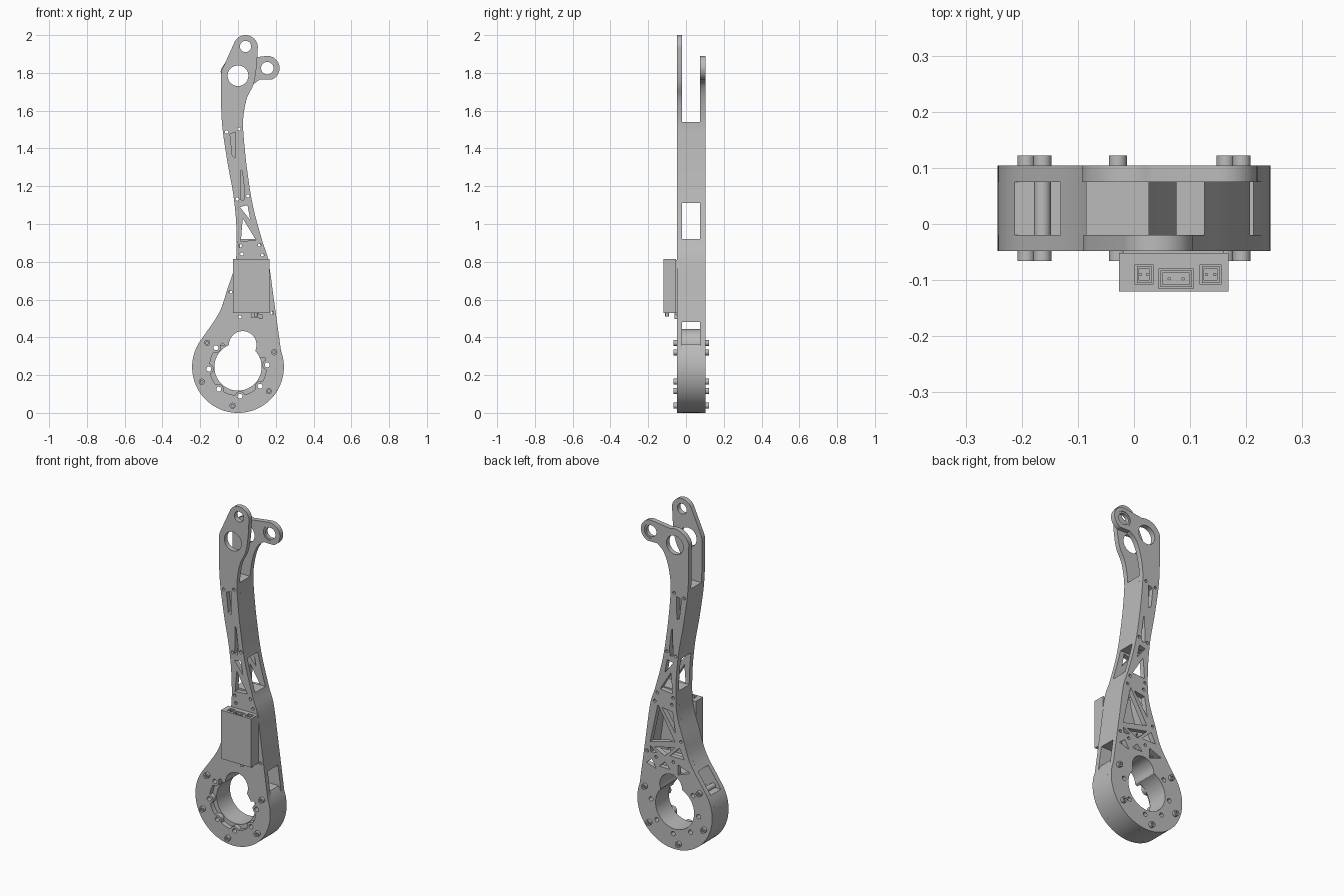
import bpy, bmesh
from math import sin, cos, radians, sqrt
from mathutils import Matrix, Vector

cube = bpy.data.objects.get("Cube")
if cube:
    bpy.data.objects.remove(cube)

grey = bpy.data.materials.new("plain grey")
grey.use_nodes = True
grey.diffuse_color = (0.5, 0.5, 0.5, 1)
grey.node_tree.nodes["Principled BSDF"].inputs["Base Color"].default_value = (0.5, 0.5, 0.5, 1)


def arc(cx, cz, r, a0=0, a1=360, n=24):
    """Points on an arc; a full turn leaves out the repeated end."""
    last = n if a1 - a0 == 360 else n - 1
    return [(cx + r * cos(radians(a0 + (a1 - a0) * i / last)),
             cz + r * sin(radians(a0 + (a1 - a0) * i / last))) for i in range(n)]


def smooth(points, n=8):
    """Catmull-Rom curve through the points."""
    p = [Vector(q) for q in points]
    p = [2 * p[0] - p[1]] + p + [2 * p[-1] - p[-2]]
    out = []
    for a, b, c, d in zip(p, p[1:], p[2:], p[3:]):
        for i in range(n):
            t = i / n
            q = b + (c - a) * t / 2 + (2 * a - 5 * b + 4 * c - d) * t * t / 2 \
                + (3 * b - a - 3 * c + d) * t ** 3 / 2
            out.append((q.x, q.y))
    return out + [tuple(points[-1])]


def rect(x0, x1, z0, z1):
    return [(x0, z0), (x1, z0), (x1, z1), (x0, z1)]


def slab(name, outline, holes, lo, hi, axis="y"):
    """Filled outline with holes, extruded from lo to hi along an axis."""
    curve = bpy.data.curves.new(name, "CURVE")
    curve.dimensions = "2D"
    curve.fill_mode = "BOTH"
    curve.extrude = (hi - lo) / 2
    for loop in [outline] + holes:
        s = curve.splines.new("POLY")
        s.points.add(len(loop) - 1)
        for pt, (x, z) in zip(s.points, loop):
            pt.co = (x, z, 0, 1)
        s.use_cyclic_u = True
    temp = bpy.data.objects.new(name + "_temp", curve)
    bpy.context.collection.objects.link(temp)
    deps = bpy.context.evaluated_depsgraph_get()
    mesh = bpy.data.meshes.new_from_object(temp.evaluated_get(deps))
    bpy.data.objects.remove(temp)
    bpy.data.curves.remove(curve)
    mid = (lo + hi) / 2
    if axis == "y":
        mesh.transform(Matrix.Translation((0, mid, 0)) @ Matrix.Rotation(radians(90), 4, "X"))
    else:
        mesh.transform(Matrix.Translation((0, 0, mid)))
    bm = bmesh.new()
    bm.from_mesh(mesh)
    bmesh.ops.remove_doubles(bm, verts=bm.verts, dist=0.00005)
    bmesh.ops.recalc_face_normals(bm, faces=bm.faces)
    bm.to_mesh(mesh)
    bm.free()
    mesh.materials.clear()
    mesh.materials.append(grey)
    mesh.shade_smooth()
    mesh.set_sharp_from_angle(angle=radians(30))
    mesh.name = name
    obj = bpy.data.objects.new(name, mesh)
    bpy.context.collection.objects.link(obj)
    return obj


# Shared shape of the limb
HUB = 0.243
FRONT, INNER_F, INNER_B, BACK = -0.048, -0.02, 0.075, 0.104
right = [(0.228, 0.326), (0.19, 0.6), (0.16, 0.81), (0.127, 0.915), (0.078, 1.1),
         (0.048, 1.29), (0.032, 1.44), (0.027, 1.55), (0.045, 1.66)]
left = [(-0.09, 1.785), (-0.086, 1.55), (-0.058, 1.34), (-0.024, 1.15), (-0.008, 0.97),
        (-0.013, 0.8), (-0.058, 0.65), (-0.1, 0.53), (-0.194, 0.389)]
right_edge, left_edge = smooth(right), smooth(left)
hub_arc = arc(0, HUB, HUB, 143, 380, 64)[1:-1]

boss_angles = [4 + 45 * k for k in (0, 3, 4, 5, 6, 7)]
boss_holes = [arc(0.155 * cos(radians(a)), HUB + 0.155 * sin(radians(a)), 0.013, n=16)
              for a in boss_angles]


def bore(scalloped):
    """Round bore with a lobe on top and, optionally, bosses round its rim."""
    pts = []
    for i in range(180):
        a = radians(2 * i)
        u = Vector((cos(a), sin(a)))
        r = 0.125
        if scalloped and not 20 < 2 * i < 122:
            r = 0.15
            for b in boss_angles:
                c = 0.155 * Vector((cos(radians(b)), sin(radians(b))))
                d = 0.026 ** 2 - c.length_squared + c.dot(u) ** 2
                if d > 0 and c.dot(u) > 0:
                    r = min(r, c.dot(u) - sqrt(d))
        lobe = Vector((0.025, 0.117))
        d = 0.073 ** 2 - lobe.length_squared + lobe.dot(u) ** 2
        if d > 0 and lobe.dot(u) > 0:
            r = max(r, lobe.dot(u) + sqrt(d))
        pts.append((r * u.x, HUB + r * u.y))
    return pts


rivets = [(-0.06, 1.487), (0.005, 1.503), (-0.004, 1.132), (0.052, 1.148), (0.012, 0.884),
          (0.114, 0.889), (0.02, 0.841), (0.13, 0.836), (-0.04, 0.64), (0.18, 0.53),
          (0.01, 0.508), (0.122, 0.508)]
rivet_holes = [arc(x, z, 0.009, n=12) for x, z in rivets]
slots = [[(-0.042, 1.476), (-0.012, 1.487), (-0.013, 1.35), (-0.03, 1.36)],
         [(0.015, 1.29), (0.022, 1.28), (0.035, 1.17), (0.03, 1.125), (0.012, 1.13)],
         [(0.05, 1.1), (0.065, 1.02), (0.01, 1.09)],
         [(0.025, 1.03), (0.015, 0.908), (0.095, 0.915)]]
truss = [[(0.11, 0.82), (0.16, 0.59), (0, 0.63)],
         [(0.015, 0.8), (0.085, 0.81), (-0.005, 0.68)],
         [(0, 0.595), (0.135, 0.565), (0.065, 0.53)],
         [(-0.03, 0.6), (0.03, 0.54), (-0.06, 0.54)],
         [(0.115, 0.535), (0.16, 0.565), (0.155, 0.53)],
         [(0.065, 0.495), (0.03, 0.46), (0.1, 0.46)],
         [(-0.02, 0.5), (-0.1, 0.47), (-0.02, 0.44)],
         [(0.15, 0.49), (0.185, 0.46), (0.12, 0.44)]]
knee = arc(0, 1.785, 0.055, n=32)
common = rivet_holes + boss_holes + slots + [knee]

# Front plate with its upright ear
front_side = smooth(right + [(0.082, 1.74), (0.098, 1.83), (0.104, 1.92)])
slab("front_plate", hub_arc + front_side + arc(0.04, 1.935, 0.065, 0, 150)
     + arc(0, 1.785, 0.09, 155, 176, 6) + left_edge,
     common + [bore(True), arc(0.04, 1.94, 0.03)], FRONT, INNER_F)

# Back plate with its sideways ear and open truss
back_side = smooth(right + [(0.075, 1.73), (0.115, 1.765)])
slab("back_plate", hub_arc + back_side + arc(0.155, 1.825, 0.065, -70, 95)
     + arc(0, 1.785, 0.095, 70, 165, 16) + left_edge,
     common + truss + [bore(False), arc(0.155, 1.825, 0.043)], INNER_B, BACK)
slab("ear_bushing", arc(0.155, 1.825, 0.043), [arc(0.155, 1.825, 0.033)], 0.079, 0.1)


# Spacer blocks between the plates
def edge_x(edge, z):
    for (x0, z0), (x1, z1) in zip(edge, edge[1:]):
        if min(z0, z1) <= z <= max(z0, z1):
            return x0 + (x1 - x0) * (z - z0) / (z1 - z0)


def section(z0, z1, inset=0.0, n=20):
    zs = [z0 + (z1 - z0) * i / n for i in range(n + 1)]
    return [(edge_x(right_edge, z) - inset, z) for z in zs] + \
           [(edge_x(left_edge, z) + inset, z) for z in reversed(zs)]


slab("hub_spacer", arc(0, HUB, HUB, 151, 389, 64) + arc(0.025, 0.36, 0.083, 0, 180),
     [bore(False)] + boss_holes, INNER_F, INNER_B)
slab("middle_spacer", section(0.48, 0.92), [section(0.5, 0.9, 0.018)], INNER_F, INNER_B)
slab("upper_spacer", section(1.11, 1.54), rivet_holes[:4], INNER_F, INNER_B)

# Through bolts round the hub
for i in range(5):
    a = radians(22 + 60 * (i if i < 1 else i + 1))
    x, z = 0.207 * cos(a), HUB + 0.207 * sin(a)
    slab(f"hub_bolt_{i + 1}", arc(x, z, 0.015), [], FRONT - 0.005, BACK + 0.005)
    for side, lo, hi in (("front", -0.066, FRONT), ("back", BACK, 0.122)):
        slab(f"bolt_head_{side}_{i + 1}", arc(x, z, 0.016), [arc(x, z, 0.008, n=6)], lo, hi)

# Control box on the front, with three sockets in its top
sockets = [(0.002, 0.034, -0.108, -0.072), (0.044, 0.106, -0.115, -0.08),
           (0.118, 0.155, -0.108, -0.072)]
shell = rect(-0.027, 0.168, -0.12, -0.052)
slab("box_body", shell, [], 0.53, 0.79, "z")
slab("box_rim", shell, [rect(*s) for s in sockets], 0.79, 0.815, "z")
slab("box_base", rect(-0.02, 0.16, 0.53, 0.81), [], -0.055, FRONT)
for i, (x0, x1, y0, y1) in enumerate(sockets):
    slab(f"socket_{i + 1}", rect(x0 + 0.003, x1 - 0.003, y0 + 0.003, y1 - 0.003),
         [rect(x0 + 0.007, x1 - 0.007, y0 + 0.007, y1 - 0.007)], 0.79, 0.814, "z")
    for f in (0.3, 0.7):
        slab(f"socket_pin_{i + 1}", arc(x0 + (x1 - x0) * f, (y0 + y1) / 2, 0.003, n=8),
             [], 0.79, 0.81, "z")

# Small lead connectors under the box
slab("lead_connector", rect(0.07, 0.11, -0.06, FRONT), [], 0.505, 0.53, "z")
slab("lead_tab", rect(0.11, 0.13, -0.06, FRONT), [], 0.497, 0.52, "z")
slab("lead_plug", arc(0.095, -0.1, 0.01, n=16), [], 0.51, 0.53, "z")
